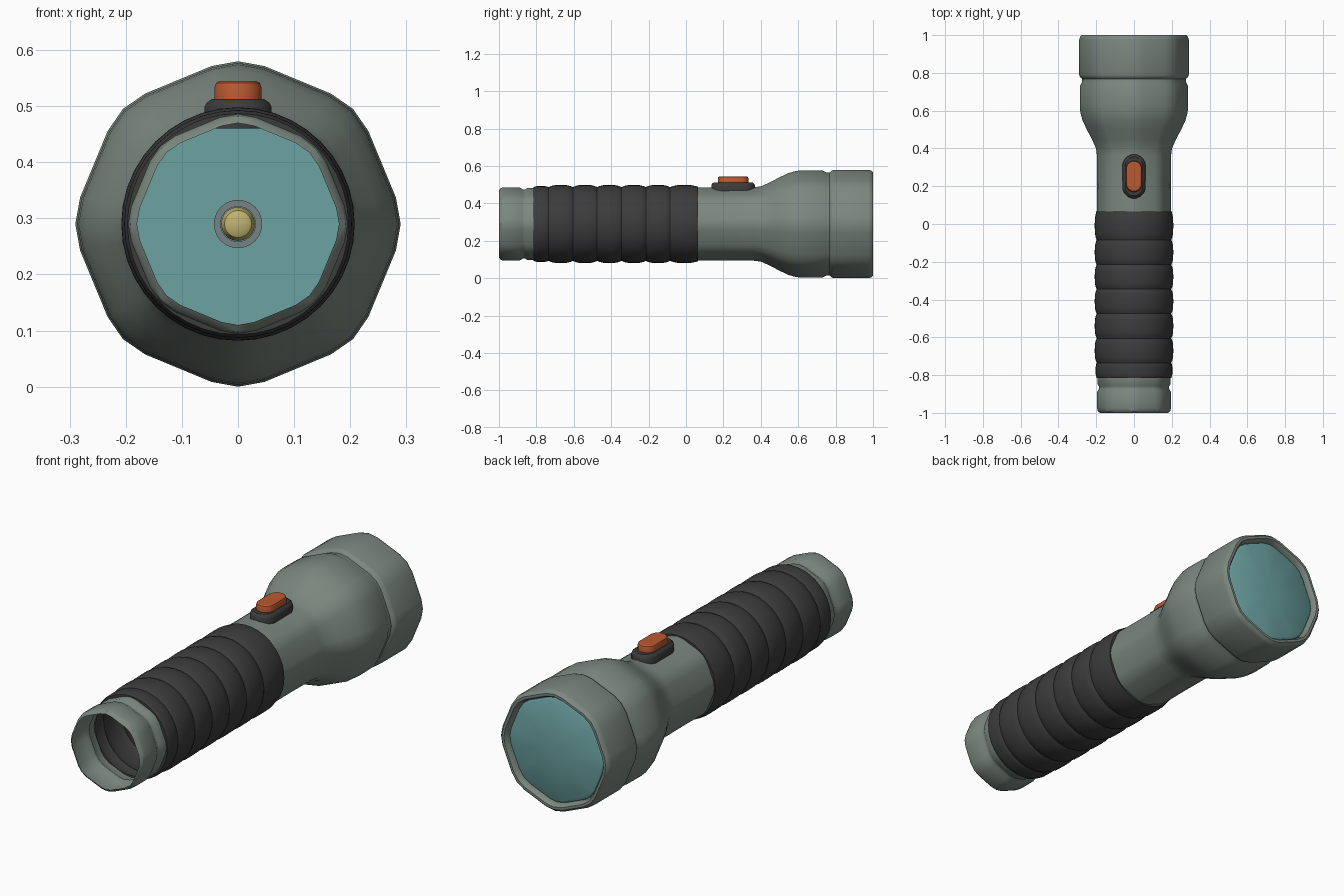
import bpy, bmesh, math

old = bpy.data.objects.get("Cube")
if old:
    bpy.data.objects.remove(old, do_unlink=True)

AXIS = 0.29


def material(name, rgb):
    m = bpy.data.materials.new(name)
    m.use_nodes = True
    m.diffuse_color = (*rgb, 1)
    m.node_tree.nodes["Principled BSDF"].inputs["Base Color"].default_value = (*rgb, 1)
    return m


grey_green = material("grey green casing", (0.20, 0.245, 0.215))
rubber = material("dark rubber", (0.045, 0.045, 0.045))
orange = material("orange switch", (0.50, 0.10, 0.03))
teal = material("teal glass", (0.15, 0.36, 0.36))
yellow = material("yellow bulb", (0.53, 0.45, 0.16))
metal = material("bulb metal", (0.19, 0.23, 0.23))


def finish(name, bm, mat, angle=35):
    me = bpy.data.meshes.new(name)
    bm.to_mesh(me)
    bm.free()
    me.materials.append(mat)
    ob = bpy.data.objects.new(name, me)
    bpy.context.collection.objects.link(ob)
    bpy.ops.object.select_all(action='DESELECT')
    bpy.context.view_layer.objects.active = ob
    ob.select_set(True)
    bpy.ops.object.shade_smooth_by_angle(angle=math.radians(angle))
    return ob


# Unit sections: a true circle, and an octagon with softened corners
circle = [(math.tau * k / 40, 1.0) for k in range(40)]
octagon = [(math.radians(45 * k + d), s) for k in range(8)
           for d, s in ((-9.5, 0.984), (0, 1.0), (9.5, 0.984))]


def bridge(bm, rings):
    n = len(rings[0])
    for a, b in zip(rings, rings[1:]):
        for k in range(n):
            j = (k + 1) % n
            bm.faces.new((a[k], b[k], b[j], a[j]))


def lathe(name, profile, mat, section=circle, cap_start=False, cap_end=False):
    """Sweep a section along y through (y, radius) pairs."""
    bm = bmesh.new()
    rings = [[bm.verts.new((r * s * math.cos(a), y, AXIS + r * s * math.sin(a)))
              for a, s in section] for y, r in profile]
    bridge(bm, rings)
    if cap_start:
        bm.faces.new(rings[0])
    if cap_end:
        bm.faces.new(rings[-1][::-1])
    return finish(name, bm, mat)


def pill(name, y, half_w, half_l, levels, mat):
    """Upright rounded slot shape; levels are (z, inset) pairs."""
    bm = bmesh.new()
    rings = []
    for z, inset in levels:
        r = half_w - inset
        ring = []
        for k in range(16):
            a = math.tau * (k + 0.5) / 16
            side = math.copysign(half_l - half_w, math.sin(a))
            ring.append(bm.verts.new((r * math.cos(a), y + side + r * math.sin(a), z)))
        rings.append(ring)
    bridge(bm, rings)
    bm.faces.new(rings[0])
    bm.faces.new(rings[-1])
    bmesh.ops.recalc_face_normals(bm, faces=bm.faces)
    return finish(name, bm, mat, 30)


# Open tail collar, with a groove before the grip
lathe("tail_collar", [(-1, 0.18), (-0.99, 0.192), (-0.975, 0.196), (-0.89, 0.196),
                      (-0.872, 0.185), (-0.86, 0.185), (-0.85, 0.192),
                      (-0.81, 0.192)], grey_green, octagon)

# Ribbed rubber grip: bulging bands between narrow grooves
grooves = [-0.815] + [-0.735 + 0.13 * i for i in range(6)] + [0.065]
grip = [(-0.815, 0.182)]
for a, b in zip(grooves, grooves[1:]):
    peak = 0.203 if a == grooves[0] else 0.208
    for t, h in ((0, 0), (0.1, 0.55), (0.25, 0.95), (0.5, 1), (0.75, 0.95), (0.9, 0.55)):
        grip.append((a + (b - a) * t, 0.197 + (peak - 0.197) * h))
grip += [(0.065, 0.2), (0.0651, 0.182)]
lathe("rubber_grip", grip, rubber)

# Neck flaring into the head
lathe("neck_and_head", [(0.06, 0.196), (0.2, 0.195), (0.36, 0.196), (0.4, 0.201),
                        (0.45, 0.223), (0.5, 0.25), (0.55, 0.273), (0.59, 0.284),
                        (0.63, 0.287), (0.73, 0.286), (0.75, 0.276),
                        (0.77, 0.274)], grey_green, octagon)

# Front bezel with its rolled inner lip
lathe("front_bezel", [(0.768, 0.274), (0.778, 0.286), (0.79, 0.29), (0.975, 0.29),
                      (0.99, 0.286), (1.0, 0.276), (1.0, 0.264), (0.99, 0.256),
                      (0.965, 0.252)], grey_green, octagon)

# Lens and the bulb behind it
lathe("lens", [(0.962, 0.254), (0.974, 0.25), (0.981, 0.238), (0.982, 0.02)],
      teal, octagon, cap_start=True, cap_end=True)
lathe("bulb_holder", [(0.88, 0.031), (0.88, 0.043), (0.963, 0.043)], metal)
lathe("bulb", [(0.86, 0.015), (0.865, 0.024), (0.88, 0.03), (0.963, 0.03)],
      yellow, cap_start=True)

# Thumb switch on its rubber pad
pill("switch_pad", 0.252, 0.061, 0.117,
     [(0.46, 0), (0.498, 0), (0.506, 0.004), (0.513, 0.014)], rubber)
pill("switch_button", 0.252, 0.043, 0.083,
     [(0.505, 0), (0.532, 0), (0.541, 0.003), (0.545, 0.01)], orange)
